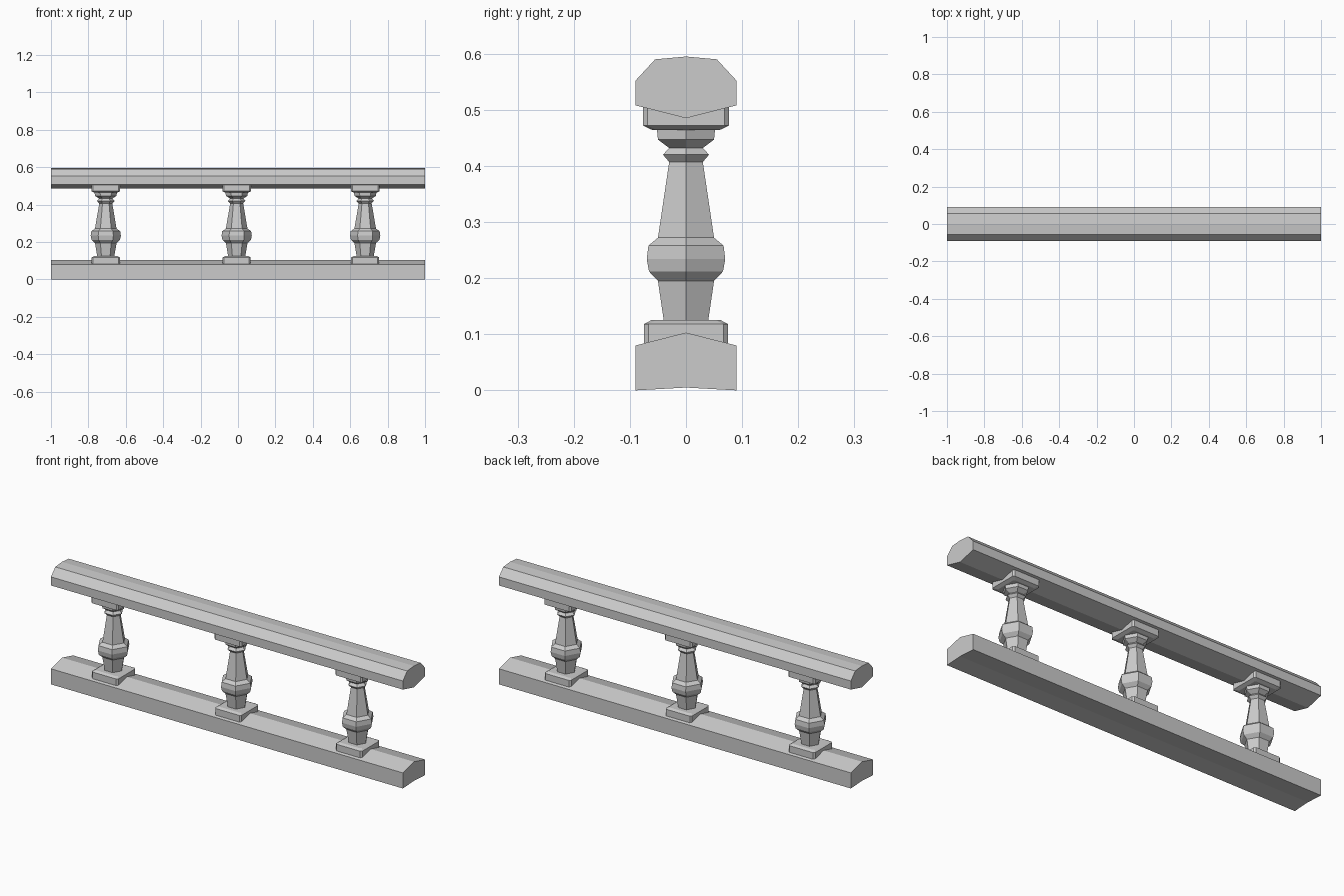
import bpy, bmesh, math

if "Cube" in bpy.data.objects:
    bpy.data.objects.remove(bpy.data.objects["Cube"])

stone = bpy.data.materials.new("grey stone")
stone.diffuse_color = (0.6, 0.6, 0.6, 1)
stone.use_nodes = True
stone.node_tree.nodes["Principled BSDF"].inputs["Base Color"].default_value = stone.diffuse_color


def make_loft(name, rings):
    """Skin a list of equal-length point rings and cap both ends."""
    bm = bmesh.new()
    loops = [[bm.verts.new(p) for p in ring] for ring in rings]
    n = len(loops[0])
    for a, b in zip(loops, loops[1:]):
        for i in range(n):
            j = (i + 1) % n
            bm.faces.new((a[i], a[j], b[j], b[i]))
    bm.faces.new(loops[0][::-1])
    bm.faces.new(loops[-1])
    bmesh.ops.recalc_face_normals(bm, faces=bm.faces)
    mesh = bpy.data.meshes.new(name)
    bm.to_mesh(mesh)
    bm.free()
    mesh.materials.append(stone)
    obj = bpy.data.objects.new(name, mesh)
    bpy.context.collection.objects.link(obj)
    return obj


def rail(name, section):
    make_loft(name, [[(x, y, z) for y, z in section] for x in (-1, 1)])


def plate(name, x, layers):
    # square block with slightly clipped corners; layers are (half width, z)
    rings = []
    for w, z in layers:
        c = w - 0.008
        pts = [(w, -c), (w, c), (c, w), (-c, w), (-w, c), (-w, -c), (-c, -w), (c, -w)]
        rings.append([(x + px, py, z) for px, py in pts])
    make_loft(name, rings)


def turned_shaft(name, x, profile):
    # six-sided turning with a corner facing +x; profile is (half depth in y, z)
    rings = []
    for w, z in profile:
        r = w / math.cos(math.pi / 6)
        rings.append([(x + r * math.cos(k * math.pi / 3),
                       r * math.sin(k * math.pi / 3), z) for k in range(6)])
    make_loft(name, rings)


# Rails
rail("bottom_rail", [(-0.09, 0), (0, 0.005), (0.09, 0), (0.09, 0.08),
                     (0, 0.103), (-0.09, 0.08)])
rail("hand_rail", [(-0.09, 0.508), (0, 0.485), (0.09, 0.508), (0.09, 0.552),
                   (0.055, 0.59), (0, 0.595), (-0.055, 0.59), (-0.09, 0.552)])

# Balusters
SHAFT = [(0.039, 0.12), (0.05, 0.195), (0.066, 0.212), (0.07, 0.234),
         (0.067, 0.258), (0.05, 0.272), (0.03, 0.407), (0.041, 0.42),
         (0.03, 0.432), (0.05, 0.447), (0.052, 0.468)]
for i, x in enumerate((-0.707, -0.007, 0.68), 1):
    plate(f"baluster_base_{i}", x, [(0.075, 0.083), (0.075, 0.118), (0.062, 0.125)])
    turned_shaft(f"baluster_shaft_{i}", x, SHAFT)
    plate(f"baluster_cap_{i}", x, [(0.06, 0.464), (0.077, 0.472), (0.077, 0.506)])
